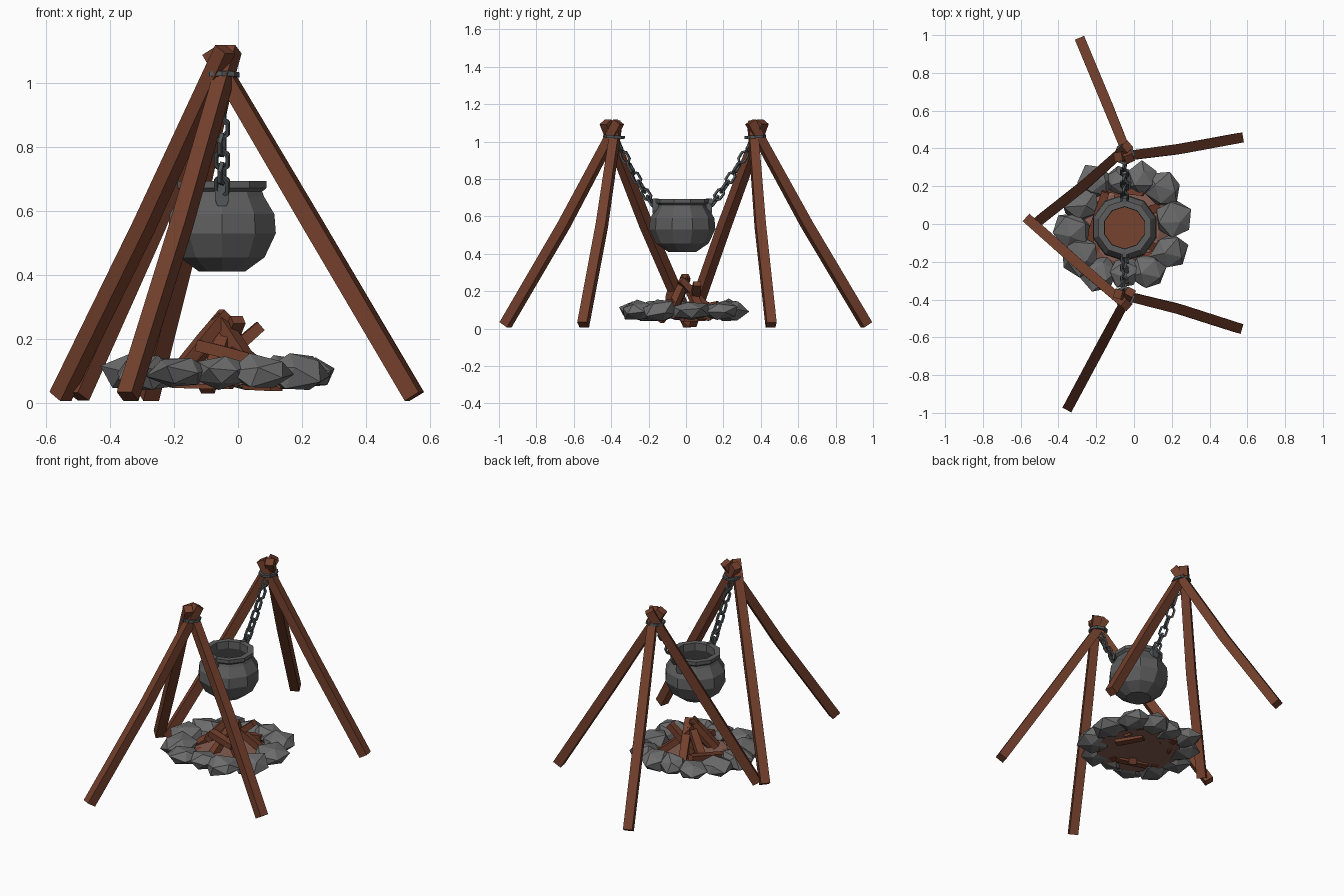
import bpy, bmesh, math, random
from mathutils import Vector, Matrix

if "Cube" in bpy.data.objects:
    bpy.data.objects.remove(bpy.data.objects["Cube"])

random.seed(4)
V = Vector


def material(name, rgb):
    m = bpy.data.materials.new(name)
    m.diffuse_color = (*rgb, 1)
    m.use_nodes = True
    m.node_tree.nodes["Principled BSDF"].inputs["Base Color"].default_value = m.diffuse_color
    return m


WOOD = material("wood brown", (0.17, 0.05, 0.025))
STEW = material("stew brown", (0.18, 0.055, 0.028))
STONE = material("stone grey", (0.15, 0.15, 0.15))
IRON = material("pot iron", (0.11, 0.11, 0.11))
CHAIN = material("chain steel", (0.085, 0.095, 0.1))
ASH = material("ash pink brown", (0.24, 0.11, 0.085))


def finish(name, bm, mat):
    bmesh.ops.recalc_face_normals(bm, faces=bm.faces)
    me = bpy.data.meshes.new(name)
    bm.to_mesh(me)
    bm.free()
    me.materials.append(mat)
    ob = bpy.data.objects.new(name, me)
    bpy.context.collection.objects.link(ob)
    return ob


def skin(bm, rings, closed=False):
    """Bridge equal rings of verts; cap the ends unless the rings close up."""
    n = len(rings[0])
    pairs = list(zip(rings, rings[1:]))
    if closed:
        pairs.append((rings[-1], rings[0]))
    for r, s in pairs:
        for i in range(n):
            j = (i + 1) % n
            bm.faces.new((r[i], r[j], s[j], s[i]))
    if not closed:
        bm.faces.new(rings[0][::-1])
        bm.faces.new(rings[-1])


def beam(name, a, b, w=0.05, bend=(0, 0, 0), h=None):
    """Square timber from a to b, slightly bent in the middle."""
    a, b, h = V(a), V(b), h or w
    d = (b - a).normalized()
    side = d.cross(V((0, 0, 1))).normalized()
    up = side.cross(d)
    bm = bmesh.new()
    rings = []
    for t, k in ((0, 1), (0.5, 1.02), (1, 0.92)):
        c = a.lerp(b, t) + (V(bend) if t == 0.5 else V())
        rings.append([bm.verts.new(c + side * sx * w * k / 2 + up * sy * h * k / 2)
                      for sx, sy in ((-1, -1), (1, -1), (1, 1), (-1, 1))])
    skin(bm, rings)
    return finish(name, bm, WOOD)


def wire_ring(name, mat, matrix, rx, ry, wire, n=6, m=4):
    """Low-sided ring of wire in the local xy plane."""
    bm = bmesh.new()
    rings = []
    for i in range(n):
        a = math.tau * i / n
        out = V((math.cos(a), math.sin(a), 0))
        c = V((rx * out.x, ry * out.y, 0))
        rings.append([bm.verts.new(matrix @ (c + out * wire * math.cos(math.tau * (k + .5) / m)
                      + V((0, 0, wire * math.sin(math.tau * (k + .5) / m)))))
                      for k in range(m)])
    skin(bm, rings, True)
    return finish(name, bm, mat)


# Tripod poles: foot, top, bend
POLES = {
    "front_pole": ((-0.345, -0.965, 0.02), (-0.02, -0.36, 1.105)),
    "front_right_pole": ((0.55, -0.55, 0.02), (-0.085, -0.37, 1.10)),
    "front_left_pole": ((-0.555, 0.02, 0.02), (-0.04, -0.43, 1.105)),
    "back_pole": ((-0.28, 0.965, 0.02), (-0.025, 0.345, 1.105)),
    "back_right_pole": ((0.555, 0.455, 0.02), (-0.085, 0.355, 1.10)),
    "back_left_pole": ((-0.50, 0.02, 0.02), (-0.035, 0.41, 1.105)),
}
for name, (foot, top) in POLES.items():
    beam(name, foot, top, 0.053, (0.005, 0.01 if foot[1] < -0.1 else -0.008, -0.008))

# Pot turned from one profile, outside then inside
POT = V((-0.05, -0.02, 0))
PROFILE = [(0.075, 0.41), (0.14, 0.455), (0.177, 0.53), (0.172, 0.59), (0.138, 0.645),
           (0.132, 0.66), (0.146, 0.672), (0.146, 0.693), (0.112, 0.693),
           (0.11, 0.65), (0.14, 0.58), (0.14, 0.53), (0.09, 0.45)]
bm = bmesh.new()
skin(bm, [[bm.verts.new(POT + V((r * math.cos(math.tau * (i + .5) / 10),
                                 r * math.sin(math.tau * (i + .5) / 10), z)))
           for i in range(10)] for r, z in PROFILE])
finish("pot", bm, IRON)

# Stew surface
bm = bmesh.new()
bmesh.ops.create_circle(bm, cap_ends=True, segments=10, radius=0.138,
                        matrix=Matrix.Translation(POT + V((0, 0, 0.56)))
                        @ Matrix.Rotation(math.pi / 10, 4, 'Z'))
finish("stew", bm, STEW)

# Lashing ring, chain and pot lug on each side
LINKS = 7
for s, label in ((-1, "front"), (1, "back")):
    apex = V((-0.05, s * 0.385 - (0 if s < 0 else 0.015), 1.025))
    wire_ring(label + "_lashing", CHAIN,
              Matrix.Translation(apex) @ Matrix.Rotation(0.08 * s, 4, 'X'),
              0.047, 0.05, 0.011, 8)
    start = apex + V((0, -s * 0.01, -0.015))
    end = V((-0.05, POT.y + s * 0.155, 0.66))

    def along(t):
        return start.lerp(end, t) - V((0, s * 0.01, 0.03)) * math.sin(math.pi * t)

    for i in range(LINKS):
        p, q = along(i / LINKS), along((i + 1) / LINKS)
        rot = (q - p).to_track_quat('X', 'Z').to_matrix().to_4x4()
        wire_ring(f"{label}_chain_link_{i + 1}", CHAIN,
                  Matrix.Translation((p + q) / 2) @ rot
                  @ Matrix.Rotation(math.radians(90 * (i % 2) + 20), 4, 'X'),
                  0.037, 0.022, 0.0085)
    bm = bmesh.new()
    skin(bm, [[bm.verts.new(V((-0.05 + sx * w, POT.y + s * 0.142 + sy * 0.016, z)))
               for sx, sy in ((-1, -1), (1, -1), (1, 1), (-1, 1))]
              for z, w in ((0.615, 0.014), (0.635, 0.022), (0.665, 0.022), (0.695, 0.01))])
    finish(label + "_pot_lug", bm, CHAIN)

# Hearth stones: x, y, radius
STONES = [(-0.20, 0.23, .09), (-0.07, 0.23, .08), (0.04, 0.24, .085), (0.155, 0.185, .1),
          (0.21, 0.02, .105), (0.19, -0.14, .095), (0.08, -0.25, .1), (-0.05, -0.26, .085),
          (-0.18, -0.265, .095), (-0.29, -0.17, .1), (-0.325, -0.03, .095), (-0.29, 0.11, .1)]
for i, (x, y, r) in enumerate(STONES):
    bm = bmesh.new()
    bmesh.ops.create_icosphere(bm, subdivisions=1, radius=1)
    turn = Matrix.Rotation(random.uniform(0, 6), 3, 'Z') @ Matrix.Rotation(random.uniform(0, 6), 3, 'X')
    h = random.uniform(0.05, 0.064)
    for v in bm.verts:
        p = turn @ v.co * random.uniform(0.9, 1.2)
        v.co = V((x + p.x * r, y + p.y * r, max(0.04, 0.094 + p.z * h)))
    hull = bmesh.ops.convex_hull(bm, input=bm.verts)
    spare = [g for g in hull["geom_interior"] if isinstance(g, bmesh.types.BMVert)]
    bmesh.ops.delete(bm, geom=spare, context='VERTS')
    finish(f"hearth_stone_{i + 1}", bm, STONE)

# Ash bed
bm = bmesh.new()
bmesh.ops.create_cone(bm, cap_ends=True, segments=12, radius1=0.25, radius2=0.19, depth=0.025,
                      matrix=Matrix.Translation((-0.05, -0.02, 0.07)))
finish("ash_bed", bm, ASH)

# Firewood leaning together, and split logs lying at the base
LOGS = [((-0.17, -0.06, 0.12), (-0.04, 0.0, 0.28)), ((0.07, -0.09, 0.07), (-0.06, 0.0, 0.27)),
        ((-0.10, -0.14, 0.04), (-0.03, 0.01, 0.24)), ((-0.08, 0.15, 0.07), (0.0, -0.03, 0.26)),
        ((-0.09, 0.04, 0.10), (0.07, 0.06, 0.24)), ((-0.13, -0.08, 0.18), (0.03, -0.09, 0.14)),
        ((-0.24, -0.1, 0.07), (-0.15, 0.17, 0.13)), ((0.15, -0.15, 0.06), (-0.02, -0.05, 0.16)),
        ((0.13, 0.09, 0.06), (-0.05, 0.02, 0.21)), ((-0.2, 0.1, 0.06), (-0.06, 0.02, 0.22)),
        ((-0.02, -0.19, 0.07), (0.13, -0.16, 0.09)), ((-0.16, 0.19, 0.07), (0.05, 0.17, 0.1)),
        ((-0.2, -0.12, 0.065), (-0.02, -0.17, 0.06)), ((0.12, -0.02, 0.055), (0.03, 0.12, 0.06))]
for i, (a, b) in enumerate(LOGS):
    beam(f"firewood_{i + 1}", a, b, 0.045, h=0.036)
